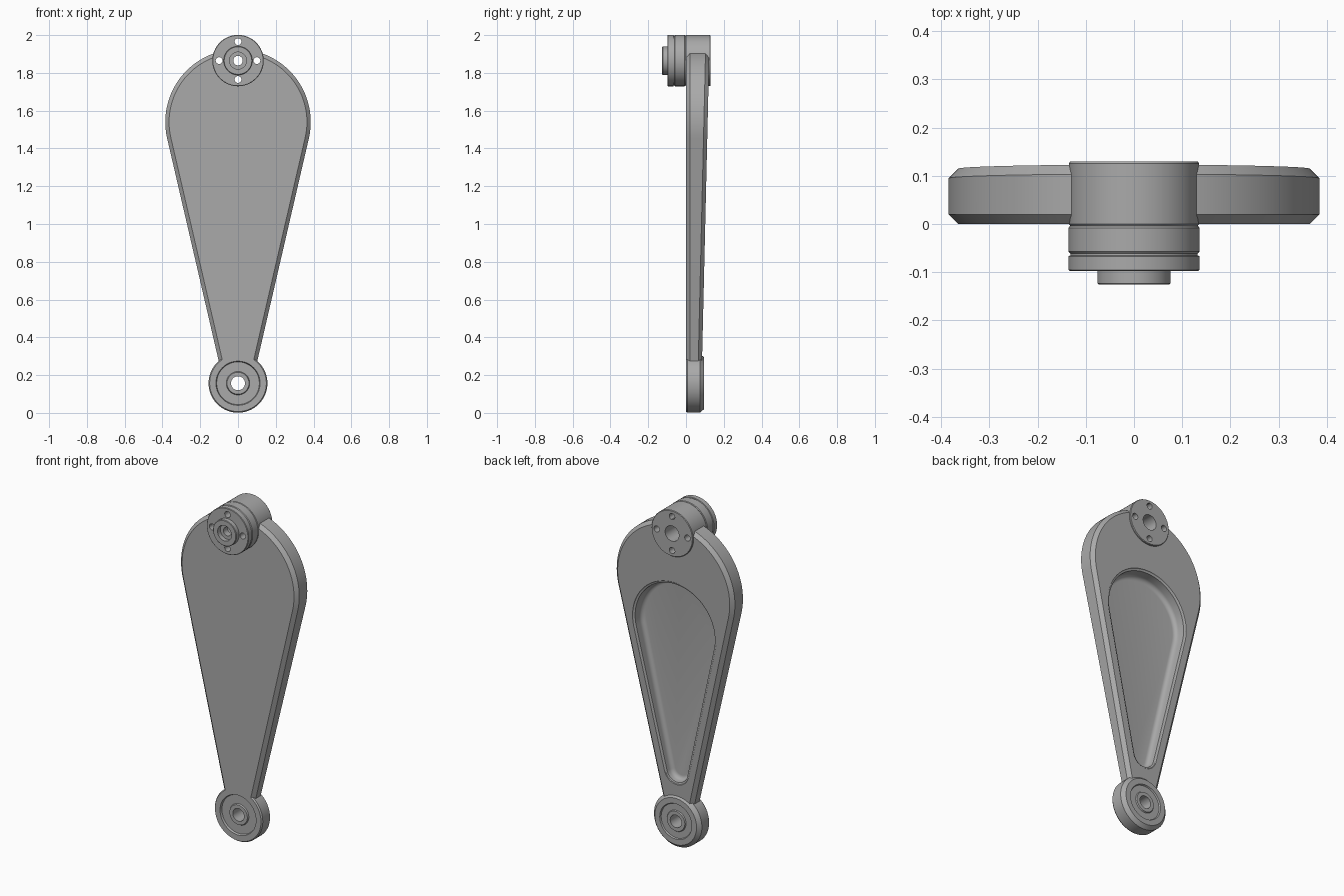
import bpy, bmesh, math

cube = bpy.data.objects.get("Cube")
if cube:
    bpy.data.objects.remove(cube, do_unlink=True)

# One plain machined metal colour
metal = bpy.data.materials.new("grey_metal")
metal.use_nodes = True
GREY = (0.4, 0.4, 0.4, 1)
metal.diffuse_color = GREY
metal.node_tree.nodes["Principled BSDF"].inputs["Base Color"].default_value = GREY

TOP_Z, LOW_Z = 1.865, 0.157      # pivot heights


def loft(name, rings, closed):
    """Skin a list of equal-length rings; cap the ends or close into a torus."""
    bm = bmesh.new()
    loops = [[bm.verts.new(p) for p in ring] for ring in rings]
    pairs = list(zip(loops, loops[1:]))
    if closed:
        pairs.append((loops[-1], loops[0]))
    else:
        bm.faces.new(loops[0])
        bm.faces.new(loops[-1])
    n = len(loops[0])
    for a, b in pairs:
        for i in range(n):
            j = (i + 1) % n
            bm.faces.new((a[i], a[j], b[j], b[i]))
    bmesh.ops.recalc_face_normals(bm, faces=bm.faces)
    mesh = bpy.data.meshes.new(name)
    bm.to_mesh(mesh)
    bm.free()
    mesh.materials.append(metal)
    obj = bpy.data.objects.new(name, mesh)
    bpy.context.collection.objects.link(obj)
    return obj


def circle(r, y, z, x=0, n=64):
    return [(x + r * math.cos(t), y, z + r * math.sin(t))
            for t in (2 * math.pi * i / n for i in range(n))]


def lathe(name, profile, z):
    return loft(name, [circle(r, y, z) for r, y in profile], True)


def activate(obj):
    bpy.ops.object.select_all(action='DESELECT')
    obj.select_set(True)
    bpy.context.view_layer.objects.active = obj


def cut(obj, holes):
    """Drill round holes (x, z, radius) along y."""
    for x, z, r in holes:
        tool = loft("cutter", [circle(r, -0.5, z, x, 48), circle(r, 0.5, z, x, 48)], False)
        tool.hide_render = True
        mod = obj.modifiers.new("hole", 'BOOLEAN')
        mod.operation, mod.solver, mod.object = 'DIFFERENCE', 'EXACT', tool
        activate(obj)
        bpy.ops.object.modifier_apply(modifier=mod.name)
        bpy.data.objects.remove(tool, do_unlink=True)


def teardrop(z1, r1, z0, r0, inset, depth, n=64, m=24):
    """Outline around two circles; depth(z) gives the y of each point."""
    a = math.asin((r1 - r0) / (z1 - z0))
    ring = []
    for zc, r, start, sweep, count in ((z1, r1, -a, math.pi + 2 * a, n),
                                       (z0, r0, math.pi + a, math.pi - 2 * a, m)):
        for i in range(count + 1):
            t = start + sweep * i / count
            x, z = (r - inset) * math.cos(t), zc + (r - inset) * math.sin(t)
            ring.append((x, depth(z), z))
    return ring


def back(drop):
    # The back face tapers towards the small end
    return lambda z: 0.085 + 0.0235 * (z - 0.28) - drop


def flat(y):
    return lambda z: y


# Tapered arm plate with chamfered rim and a filleted pocket in the back
BODY = (1.54, 0.385, LOW_Z, 0.073)
POCKET = (1.30, 0.272, 0.45, 0.08)
rings = [teardrop(*BODY, inset, d) for inset, d in (
    (0.02, flat(0)), (0, flat(0.02)), (0, back(0.02)), (0.02, back(0)))]
rings += [teardrop(*POCKET, inset, back(drop)) for inset, drop in (
    (0, 0), (0.003, 0.004), (0.012, 0.007))]
FLOOR, R = 0.04, 0.025
for i in range(7):
    t = math.pi / 2 * i / 6
    rings.append(teardrop(*POCKET, 0.014 + R * (1 - math.cos(t)),
                          flat(FLOOR + R * (1 - math.sin(t)))))
arm = loft("arm_plate", rings, False)
cut(arm, [(0, TOP_Z, 0.128), (0, LOW_Z, 0.145)])

# Upper pivot barrel and the stacked collars in front of it
barrel = lathe("upper_barrel", [
    (0.045, 0.13), (0.132, 0.13), (0.135, 0.126), (0.135, 0.0),
    (0.132, -0.004), (0.045, -0.004)], TOP_Z)
rear_collar = lathe("rear_collar", [
    (0.045, -0.004), (0.133, -0.004), (0.136, -0.008), (0.136, -0.057),
    (0.132, -0.061), (0.045, -0.061)], TOP_Z)
front_collar = lathe("front_collar", [
    (0.025, -0.061), (0.132, -0.061), (0.132, -0.065), (0.136, -0.067),
    (0.136, -0.095), (0.133, -0.098), (0.076, -0.098), (0.076, -0.123),
    (0.073, -0.126), (0.045, -0.126), (0.045, -0.1), (0.025, -0.1)], TOP_Z)
bolts = [(0.1 * math.cos(k * math.pi / 2), TOP_Z + 0.1 * math.sin(k * math.pi / 2), 0.018)
         for k in range(4)]
for part in (barrel, rear_collar, front_collar):
    cut(part, bolts)

# Lower pivot eye with shallow ring recesses on both faces
lower_eye = lathe("lower_eye", [
    (0.037, 0.004), (0.058, 0.004), (0.062, 0.012), (0.113, 0.012),
    (0.117, 0.0), (0.15, 0.0), (0.156, 0.008), (0.156, 0.075), (0.136, 0.096),
    (0.104, 0.096), (0.1, 0.088), (0.062, 0.088), (0.058, 0.094),
    (0.037, 0.094)], LOW_Z)

for part in (arm, barrel, rear_collar, front_collar, lower_eye):
    activate(part)
    bpy.ops.object.shade_smooth_by_angle(angle=math.radians(28))
